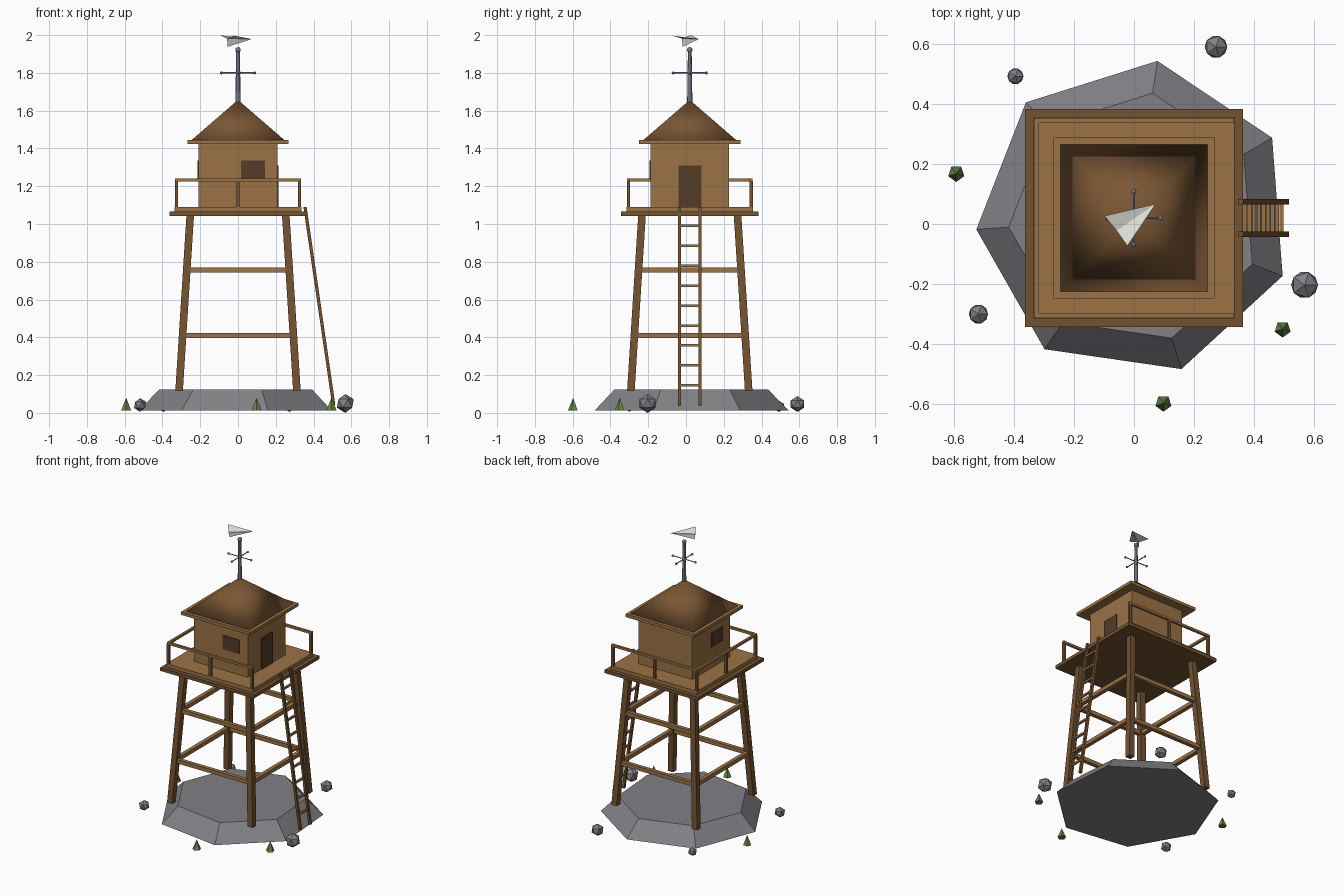
import bpy, bmesh, math
from mathutils import Vector, Matrix

if "Cube" in bpy.data.objects:
    bpy.data.objects.remove(bpy.data.objects["Cube"])

CY = 0.02  # tower centre in y


def material(name, rgb):
    m = bpy.data.materials.new(name)
    m.diffuse_color = (*rgb, 1)
    m.use_nodes = True
    m.node_tree.nodes["Principled BSDF"].inputs["Base Color"].default_value = m.diffuse_color
    return m


LIGHT = material("light_wood", (0.33, 0.17, 0.06))
DARK = material("dark_wood", (0.17, 0.085, 0.03))
ROOF = material("roof_wood", (0.2, 0.095, 0.035))
SHADE = material("opening", (0.09, 0.045, 0.02))
STONE = material("stone", (0.22, 0.22, 0.24))
GREEN = material("leaf", (0.13, 0.24, 0.06))
METAL = material("metal", (0.25, 0.3, 0.36))
PAPER = material("pale_sheet", (0.75, 0.75, 0.68))


def add(name, bm, mat, normals=True):
    if normals:
        bmesh.ops.recalc_face_normals(bm, faces=bm.faces)
    me = bpy.data.meshes.new(name)
    bm.to_mesh(me)
    bm.free()
    me.materials.append(mat)
    ob = bpy.data.objects.new(name, me)
    bpy.context.collection.objects.link(ob)
    return ob


def loft(name, lower, upper, mat):
    """Solid between two rings of points; a one-point upper ring makes a cone."""
    bm = bmesh.new()
    a = [bm.verts.new(p) for p in lower]
    b = [bm.verts.new(p) for p in upper]
    n = len(a)
    bm.faces.new(a)
    if len(b) > 1:
        bm.faces.new(b)
    for i in range(n):
        j = (i + 1) % n
        bm.faces.new([a[i], a[j], b[j], b[i]] if len(b) > 1 else [a[i], a[j], b[0]])
    return add(name, bm, mat)


def square(x, y, h, z):
    return [(x + sx * h, y + sy * h, z) for sx, sy in ((-1, -1), (1, -1), (1, 1), (-1, 1))]


def ring(x, y, r, z, n, start=0.0):
    return [(x + r * math.cos(start + math.tau * i / n), y + r * math.sin(start + math.tau * i / n), z)
            for i in range(n)]


def box(name, lo, hi, mat):
    corners = [(lo[0], lo[1]), (hi[0], lo[1]), (hi[0], hi[1]), (lo[0], hi[1])]
    return loft(name, [(x, y, lo[2]) for x, y in corners], [(x, y, hi[2]) for x, y in corners], mat)


def bar(name, a, b, w, mat, n=4):
    """Straight bar of n sides and width w between two points."""
    a, b = Vector(a), Vector(b)
    d = (b - a).normalized()
    side = d.cross(Vector((0, 0, 1)) if abs(d.z) < 0.95 else Vector((0, 1, 0))).normalized()
    up = side.cross(d)
    r = w / 2 / math.cos(math.pi / n)
    offs = [side * r * math.cos(t) + up * r * math.sin(t)
            for t in (math.tau * (i + 0.5) / n for i in range(n))]
    return loft(name, [a + o for o in offs], [b + o for o in offs], mat)


def ball(name, p, r, mat, sub=1):
    bm = bmesh.new()
    bmesh.ops.create_icosphere(bm, subdivisions=sub, radius=r, matrix=Matrix.Translation(p))
    return add(name, bm, mat)


# stone mound
outline = [(0.078, 0.543), (0.46, 0.287), (0.495, -0.173), (0.158, -0.483),
           (-0.298, -0.417), (-0.525, -0.018), (-0.36, 0.405)]
loft("stone_mound", [(x, y, 0.013) for x, y in outline],
     [(x * 0.795, CY + (y - CY) * 0.795, 0.123) for x, y in outline], STONE)

# splayed legs
for sx in (-1, 1):
    for sy in (-1, 1):
        loft("leg", square(sx * 0.312, CY + sy * 0.312, 0.02, 0.115),
             square(sx * 0.253, CY + sy * 0.253, 0.02, 1.045), DARK)

# cross beams between the legs
for z in (0.41, 0.757):
    h = 0.312 - 0.059 * (z - 0.12) / 0.92
    for s in (-1, 1):
        bar("cross_beam", (-h, CY + s * h, z), (h, CY + s * h, z), 0.027, LIGHT)
        bar("cross_beam", (s * h, CY - h, z), (s * h, CY + h, z), 0.027, LIGHT)

# platform, cabin and roof
loft("platform_frame", square(0, CY, 0.363, 1.042), square(0, CY, 0.363, 1.065), DARK)
loft("platform_deck", square(0, CY, 0.335, 1.065), square(0, CY, 0.335, 1.09), LIGHT)
loft("cabin", square(0, CY, 0.208, 1.09), square(0, CY, 0.208, 1.425), LIGHT)
loft("roof_eaves", square(0, CY, 0.268, 1.424), square(0, CY, 0.268, 1.445), LIGHT)
roof = loft("roof", square(0, CY, 0.245, 1.445), [(0, CY, 1.657)], ROOF)
for p in roof.data.polygons:
    p.use_smooth = True

# door and windows
box("door", (0.2, CY - 0.061, 1.09), (0.214, CY + 0.061, 1.31), SHADE)
box("front_window", (0.016, CY - 0.214, 1.238), (0.143, CY - 0.2, 1.335), SHADE)
box("left_window", (-0.214, CY - 0.125, 1.238), (-0.2, CY, 1.335), SHADE)

# railing on three sides, open at the ladder
R = 0.325
for x, y in ((-1, -1), (0, -1), (1, -1), (-1, 0), (-1, 1), (0, 1), (1, 1)):
    loft("rail_post", square(x * R, CY + y * R, 0.0085, 1.09),
         square(x * R, CY + y * R, 0.0085, 1.228), DARK)
for s in (-1, 1):
    bar("hand_rail", (-R - 0.008, CY + s * R, 1.232), (R + 0.008, CY + s * R, 1.232), 0.016, LIGHT)
bar("hand_rail", (-R, CY - R, 1.232), (-R, CY + R, 1.232), 0.016, LIGHT)


# leaning ladder
def ladder_x(z):
    return 0.507 - 0.152 * (z - 0.04) / 1.05


for s in (-1, 1):
    y = CY + s * 0.054
    bar("ladder_rail", (ladder_x(0.04), y, 0.04), (ladder_x(1.09), y, 1.09), 0.017, DARK)
for i in range(9):
    z = 0.146 + 0.1055 * i
    bar("ladder_rung", (ladder_x(z), CY - 0.054, z), (ladder_x(z), CY + 0.054, z), 0.013, LIGHT)

# mast with compass arms
loft("mast", ring(0, CY, 0.014, 1.63, 8), ring(0, CY, 0.01, 1.92, 8), METAL)
ball("mast_cap", (0, CY, 1.922), 0.015, METAL, 2)
ball("arm_hub", (0, CY, 1.8), 0.014, METAL, 2)
for dx, dy in ((1, 0), (-1, 0), (0, 1), (0, -1)):
    end = (dx * 0.088, CY + dy * 0.088, 1.8)
    bar("compass_arm", (0, CY, 1.8), end, 0.006, METAL, 6)
    ball("arm_tip", end, 0.008, METAL, 2)

# folded dart vane: two wings and a keel
bm = bmesh.new()
nose, left, right, fold, keel = [bm.verts.new(p) for p in (
    (0.072, 0.067, 1.979), (-0.098, 0.027, 2.0), (-0.022, -0.073, 1.997),
    (-0.058, -0.022, 1.982), (-0.054, -0.017, 1.938))]
bm.faces.new((nose, left, fold))
bm.faces.new((nose, fold, right))
bm.faces.new((nose, fold, keel))
add("dart_vane", bm, PAPER, normals=False)

# scattered rocks and small shrubs
for x, y, z, r in ((0.273, 0.59, 0.047, 0.042), (-0.395, 0.492, 0.035, 0.03),
                   (-0.518, -0.3, 0.042, 0.036), (0.568, -0.203, 0.05, 0.05)):
    ball("rock", (x, y, z), r, STONE)
for x, y in ((-0.592, 0.168), (0.495, -0.35), (0.098, -0.597)):
    loft("shrub", ring(x, y, 0.028, 0.013, 5, -math.pi / 2), [(x, y, 0.08)], GREEN)
